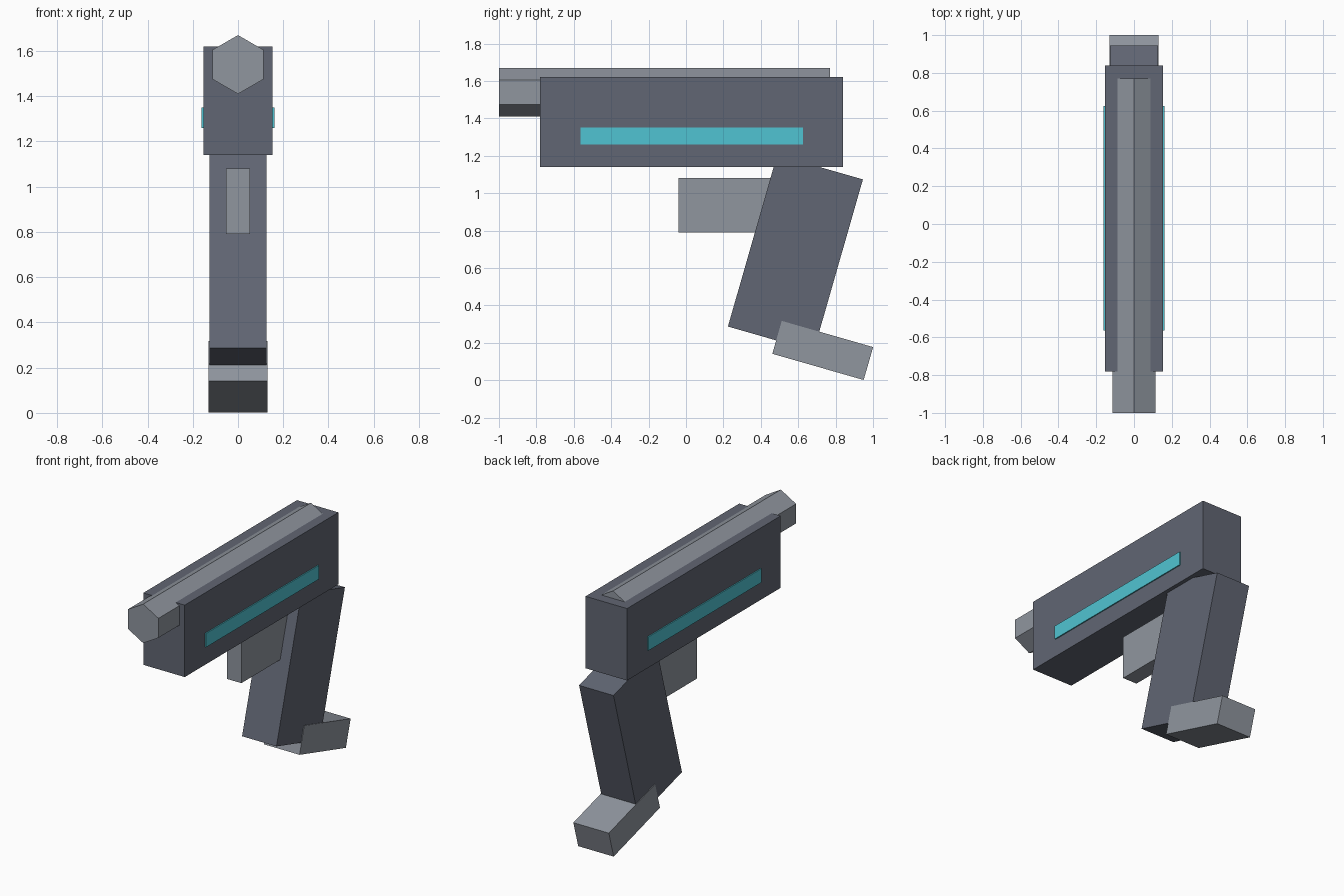
import bpy
import math

if "Cube" in bpy.data.objects:
    bpy.data.objects.remove(bpy.data.objects["Cube"])


def material(name, rgb):
    """Flat colour from 0-255 display values."""
    m = bpy.data.materials.new(name)
    lin = [((c / 255 + 0.055) / 1.055) ** 2.4 for c in rgb]
    m.diffuse_color = (*lin, 1)
    m.use_nodes = True
    m.node_tree.nodes["Principled BSDF"].inputs["Base Color"].default_value = m.diffuse_color
    return m


dark = material("dark slate", (97, 102, 115))
light = material("light steel", (144, 150, 159))
cyan = material("glow cyan", (80, 196, 210))


def box(name, centre, size, mat, tilt=0):
    """Box with given full size, tilted about the x axis in degrees."""
    bpy.ops.mesh.primitive_cube_add(size=1, location=centre,
                                    rotation=(math.radians(tilt), 0, 0))
    ob = bpy.context.object
    ob.name = name
    ob.scale = size
    ob.data.materials.append(mat)
    return ob


# Main body
box("body", (0, 0.03, 1.38), (0.306, 1.62, 0.48), dark)

# Glowing strip on each side
for side, label in ((-1, "left"), (1, "right")):
    box("side_strip_" + label, (side * 0.156, 0.03, 1.305),
        (0.009, 1.19, 0.092), cyan)

# Hexagonal barrel, one corner pointing up
bpy.ops.mesh.primitive_cylinder_add(vertices=6, radius=0.13, depth=1.77,
                                    location=(0, -0.115, 1.54),
                                    rotation=(math.pi / 2, 0, 0))
barrel = bpy.context.object
barrel.name = "barrel"
barrel.data.materials.append(light)

# Trigger block, running into the grip
box("trigger", (0, 0.23, 0.935), (0.106, 0.54, 0.29), light)

# Slanted grip and its foot
box("grip", (0, 0.585, 0.68), (0.254, 0.477, 0.955), dark, -16)
box("grip_foot", (0, 0.731, 0.159), (0.262, 0.508, 0.183), light, -16)
